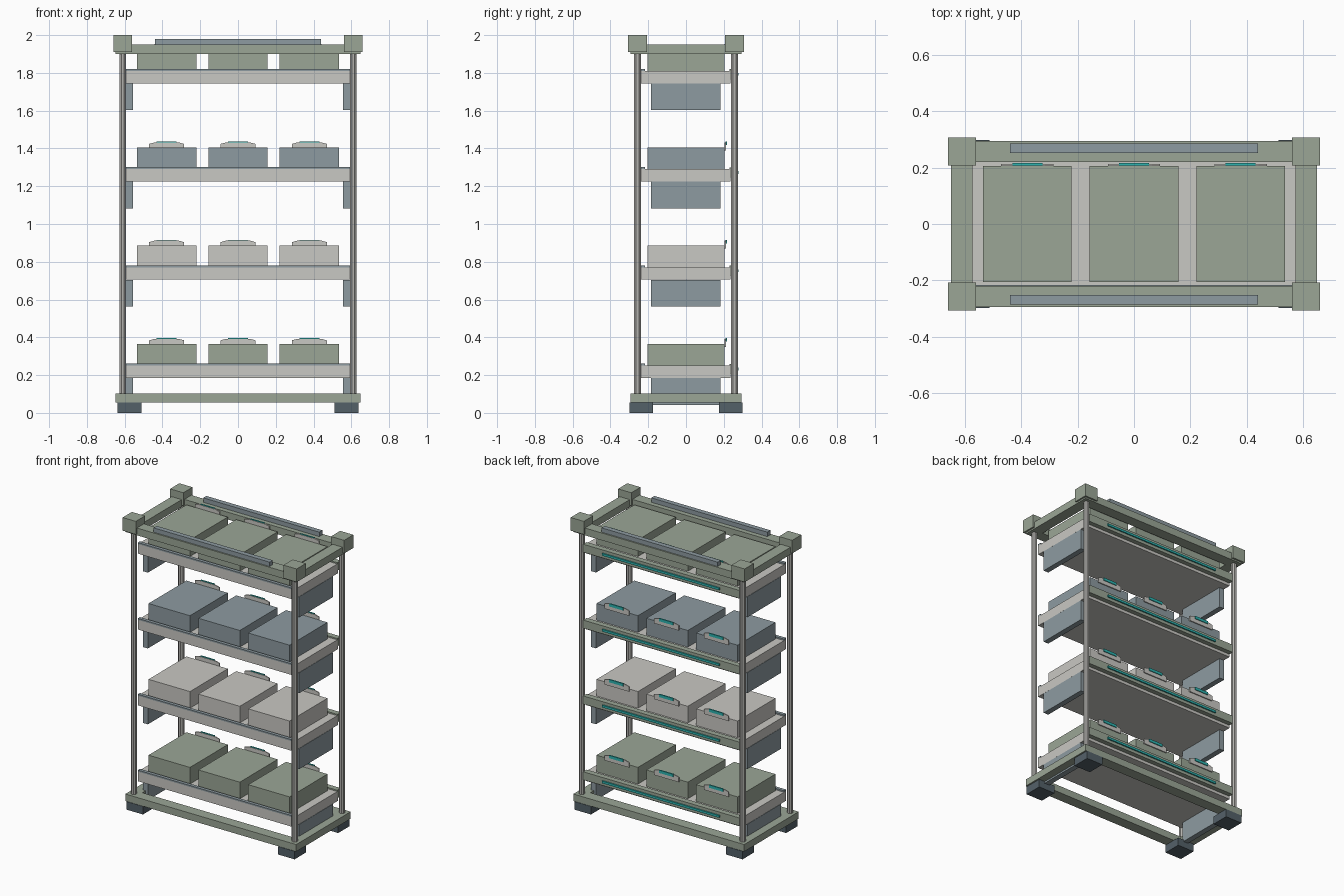
import bpy
import bmesh
import math

cube = bpy.data.objects.get("Cube")
if cube:
    bpy.data.objects.remove(cube)


def linear(c):
    c /= 255
    return c / 12.92 if c <= 0.04045 else ((c + 0.055) / 1.055) ** 2.4


def material(name, r, g, b):
    m = bpy.data.materials.new(name)
    col = (linear(r), linear(g), linear(b), 1)
    m.diffuse_color = col
    m.use_nodes = True
    m.node_tree.nodes["Principled BSDF"].inputs["Base Color"].default_value = col
    return m


sage = material("sage green", 155, 166, 150)
slate = material("slate blue", 141, 155, 161)
pale = material("pale grey", 201, 200, 195)
steel = material("steel grey", 178, 177, 173)
dark = material("dark slate", 84, 97, 105)
teal = material("teal", 45, 180, 176)


def finish(name, bm, mat):
    mesh = bpy.data.meshes.new(name)
    bm.to_mesh(mesh)
    bm.free()
    mesh.materials.append(mat)
    ob = bpy.data.objects.new(name, mesh)
    bpy.context.collection.objects.link(ob)
    return ob


def box(name, x, y, z, mat):
    """Box from (low, high) ranges on each axis."""
    bm = bmesh.new()
    bmesh.ops.create_cube(bm, size=1)
    for v in bm.verts:
        for i, (lo, hi) in enumerate((x, y, z)):
            v.co[i] = hi if v.co[i] > 0 else lo
    return finish(name, bm, mat)


def span(centre, half):
    return (centre - half, centre + half)


def post(name, x, y, z0, z1):
    bm = bmesh.new()
    bmesh.ops.create_cone(bm, cap_ends=True, segments=8, radius1=0.0195,
                          radius2=0.0195, depth=z1 - z0)
    for v in bm.verts:
        vx, vy = v.co.x, v.co.y
        a = math.pi / 8  # flat side to the front
        v.co = (x + vx * math.cos(a) - vy * math.sin(a),
                y + vx * math.sin(a) + vy * math.cos(a),
                v.co.z + (z0 + z1) / 2)
    return finish(name, bm, steel)


def handle_plate(name, cx, y0, y1, z0, z1):
    """Plate with its upper corners cut off."""
    w, c = 0.093, 0.03
    outline = [(-w, z0), (w, z0), (w, z1 - 0.008), (w - c, z1), (c - w, z1), (-w, z1 - 0.008)]
    bm = bmesh.new()
    face = bm.faces.new([bm.verts.new((cx + px, y0, pz)) for px, pz in outline])
    out = bmesh.ops.extrude_face_region(bm, geom=[face])
    for v in out["geom"]:
        if isinstance(v, bmesh.types.BMVert):
            v.co.y = y1
    bmesh.ops.recalc_face_normals(bm, faces=bm.faces)
    return finish(name, bm, pale)


# Frame: feet, posts, corner blocks
for sx, side in ((-1, "right"), (1, "left")):
    for sy, end in ((-1, "front"), (1, "back")):
        tag = f"{end}_{side}"
        box("foot_" + tag, span(sx * 0.575, 0.063), span(sy * 0.236, 0.062), (0, 0.055), dark)
        post("post_" + tag, sx * 0.61, sy * 0.256, 0.1, 1.91)
        box("corner_block_" + tag, span(sx * 0.61, 0.05), span(sy * 0.257, 0.05), (1.91, 2.0), sage)

# Top and bottom rail rings
for level, z in (("bottom", (0.055, 0.103)), ("top", (1.9, 1.95))):
    for s, end, side in ((-1, "front", "right"), (1, "back", "left")):
        box(f"{level}_rail_{end}", (-0.648, 0.648), span(s * 0.257, 0.038), z, sage)
        box(f"{level}_rail_{side}", span(s * 0.61, 0.038), (-0.219, 0.219), z, sage)
for s, end in ((-1, "front"), (1, "back")):
    box("top_bar_" + end, (-0.44, 0.44), span(s * 0.269, 0.017), (1.95, 1.98), slate)

# Shelves with their bins
for row, bin_mat in enumerate((sage, pale, slate, sage)):
    z = 0.185 + 0.52 * row
    n = row + 1
    box(f"shelf_{n}", (-0.592, 0.592), (-0.24, 0.236), (z, z + 0.066), pale)
    box(f"shelf_lip_{n}", (-0.592, 0.592), (-0.24, -0.217), (z + 0.066, z + 0.076), slate)
    box(f"shelf_back_rail_{n}", (-0.592, 0.592), (0.23, 0.268), (z + 0.02, z + 0.075), sage)
    box(f"shelf_light_strip_{n}", (-0.445, 0.445), (0.268, 0.277), (z + 0.04, z + 0.055), teal)
    for s, side in ((-1, "right"), (1, "left")):
        box(f"side_panel_{side}_{n}", span(s * 0.574, 0.019), (-0.184, 0.182),
            (z - 0.142, z - 0.001), slate)
    for i in range(3):
        cx = (i - 1) * 0.378
        top = z + 0.18
        box(f"bin_{n}_{i + 1}", span(cx, 0.157), (-0.205, 0.205), (z + 0.066, top), bin_mat)
        handle_plate(f"bin_handle_{n}_{i + 1}", cx, 0.205, 0.212, top - 0.015, top + 0.027)
        box(f"bin_handle_strip_{n}_{i + 1}", span(cx, 0.053), (0.208, 0.217),
            (top + 0.012, top + 0.031), teal)
